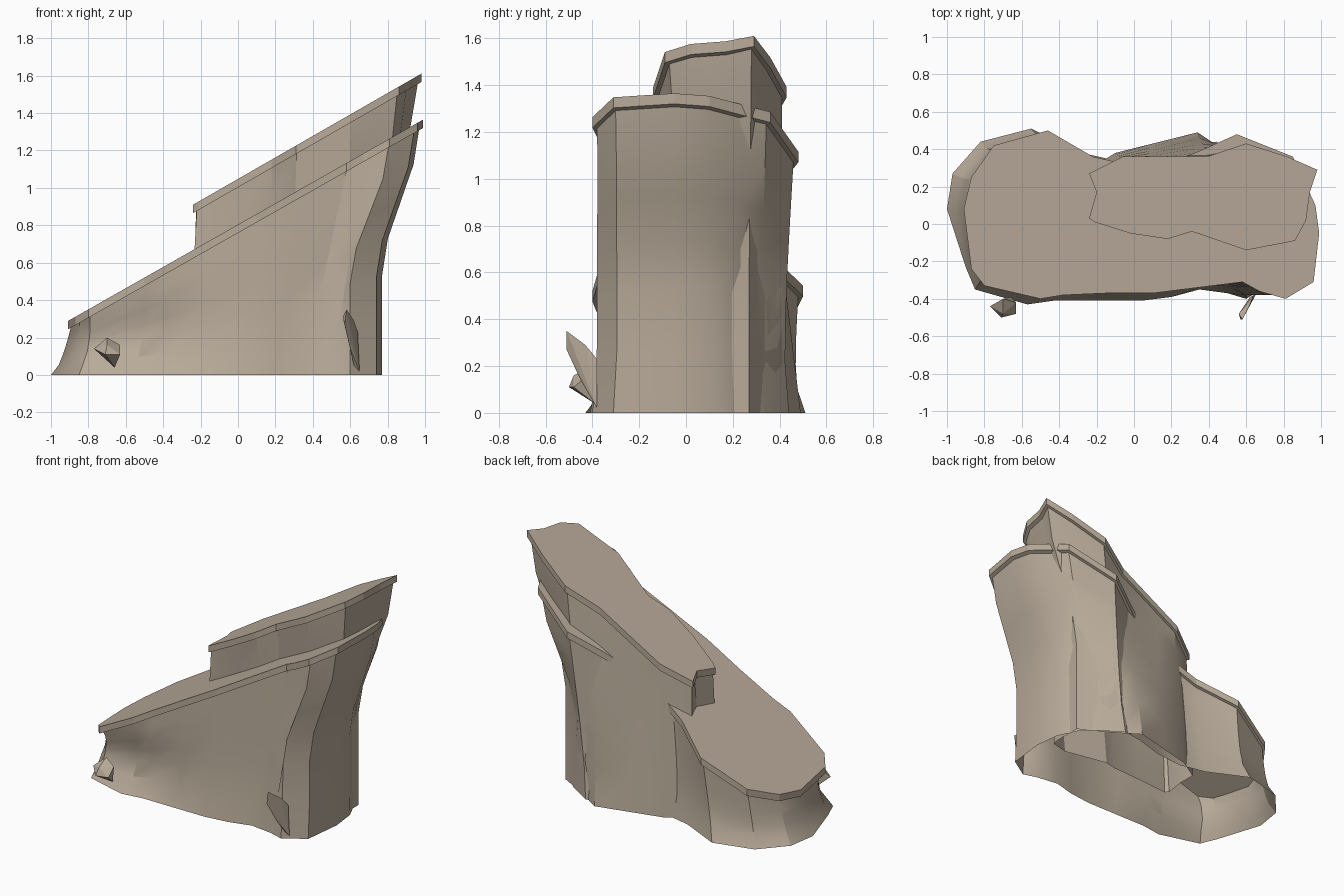
import bpy
import bmesh
import math
from mathutils import Vector

default_cube = bpy.data.objects.get("Cube")
if default_cube:
    bpy.data.objects.remove(default_cube, do_unlink=True)

# One weathered stone colour for everything
stone = bpy.data.materials.new("warm grey stone")
stone.use_nodes = True
stone_colour = (0.48, 0.405, 0.32, 1)
stone.diffuse_color = stone_colour
shader = stone.node_tree.nodes["Principled BSDF"]
shader.inputs["Base Color"].default_value = stone_colour
shader.inputs["Roughness"].default_value = 0.9

# Plan outlines in hundredths, counter-clockwise from the low end
lower_rim = [(-91, 8), (-87, -24), (-80, -33), (-50, -40), (-38, -38),
             (-15, -37), (10, -37), (34, -34), (58, -31), (67, -36),
             (81, -40), (96, -31), (99, -5), (97, 10), (90, 25), (85, 36),
             (55, 48), (35, 39), (20, 33), (0, 31), (-22, 36), (-46, 50),
             (-75, 42), (-87, 25)]
lower_foot = [(-100, 8), (-90, -23), (-85, -35), (-57, -43), (-42, -41),
              (-18, -41), (4, -41), (20, -39), (35, -35), (50, -37),
              (60, -40), (74, -31), (77, -5), (75, 12), (69, 25), (60, 34),
              (44, 44), (30, 42), (10, 36), (-10, 34), (-28, 38), (-55, 51),
              (-82, 44), (-97, 27)]
upper_rim = [(-24, 3), (-21, 1), (-2, -5), (18, -8), (31, -4), (60, -14),
             (86, -9), (92, 2), (94, 17), (98, 29), (82, 36), (60, 43),
             (39, 36), (10, 36), (-6, 36), (-24, 27), (-20, 17)]
upper_foot = [(-27, 3), (-25, 1), (0, 3), (20, 4), (28, 6), (58, 0),
              (70, 3), (71, 8), (71, 18), (71, 27), (58, 34), (46, 41),
              (34, 49), (10, 43), (-10, 38), (-25, 29), (-25, 17)]

# Hollows worn into the low end: centre, radius and depth
hollows = [(Vector((-0.47, -0.4, 0.19)), 0.2, 0.045),
           (Vector((-0.84, -0.3, 0.19)), 0.14, 0.04)]


def plan(points):
    return [Vector((x, y)) / 100 for x, y in points]


def inset(points, distance):
    """Move a closed outline inwards along its averaged edge normals."""
    result = []
    for i, point in enumerate(points):
        before, after = points[i - 1], points[(i + 1) % len(points)]
        along = (after - before).normalized()
        result.append(point + Vector((-along.y, along.x)) * distance)
    return result


def finish(name, bm, smooth_angle=None):
    mesh = bpy.data.meshes.new(name)
    bm.normal_update()
    bm.to_mesh(mesh)
    bm.free()
    mesh.materials.append(stone)
    obj = bpy.data.objects.new(name, mesh)
    bpy.context.collection.objects.link(obj)
    if smooth_angle:
        bpy.ops.object.select_all(action="DESELECT")
        obj.select_set(True)
        bpy.context.view_layer.objects.active = obj
        bpy.ops.object.shade_smooth_by_angle(angle=math.radians(smooth_angle))


def loft(name, rings, close_ends=False, smooth_angle=None):
    """Join equal rings from bottom to top with quads."""
    bm = bmesh.new()
    rows = [[bm.verts.new(point) for point in ring] for ring in rings]
    for low, high in zip(rows, rows[1:]):
        for i in range(len(low)):
            j = (i + 1) % len(low)
            bm.faces.new((low[i], low[j], high[j], high[i]))
    if close_ends:
        bm.faces.new(rows[0][::-1])
        bm.faces.new(rows[-1])
    finish(name, bm, smooth_angle)


def wall_blend(level, x):
    """How far the wall has moved from foot to rim at this level."""
    if x > 0.7:
        s = max(0, (level - 0.4) / 0.6)
        return s * s * (3 - 2 * s)
    return level if x > -0.4 else level ** 0.6


def wear(point):
    """Push a wall point inwards where a hollow reaches it."""
    for centre, radius, depth in hollows:
        reach = 1 - (point - centre).length / radius
        if reach > 0:
            point = point + Vector((0.3, 1, 0)) * depth * min(1, 2 * reach)
    return point


def cliff(name, rim, foot, start, slope, pinch):
    """Open-bottomed wall with a low waist, under a sloping cap."""
    rim, foot = plan(rim), plan(foot)
    wall_top = inset(rim, 0.02)
    rings = []
    for level in (0, 0.2, 0.4, 0.55, 0.7, 0.85, 1):
        waist = 1 - pinch * math.sin(math.pi * level ** 0.6)
        ring = []
        for top, base in zip(wall_top, foot):
            point = base.lerp(top, wall_blend(level, top.x))
            z = level * (start + slope * top.x - 0.03)
            ring.append(wear(Vector((point.x, point.y * waist, z))))
        rings.append(ring)
    loft(name + "_wall", rings, smooth_angle=24)
    cap = [[(p.x, p.y, start + slope * p.x - drop) for p in rim]
           for drop in (0.045, 0)]
    loft(name + "_cap", cap, close_ends=True)


cliff("lower_cliff", lower_rim, lower_foot, 0.804, 0.567, pinch=0.05)
cliff("upper_cliff", upper_rim, upper_foot, 1.048, 0.574, pinch=0)


# Loose rock shards against the front
def shard(name, points):
    bm = bmesh.new()
    for point in points:
        bm.verts.new(Vector(point) / 100)
    bmesh.ops.convex_hull(bm, input=bm.verts)
    finish(name, bm)


shard("low_end_shard", [(-77, -44, 14), (-70, -40, 20), (-63, -42, 16),
                        (-63, -48, 11), (-71, -50, 11), (-70, -48, 16),
                        (-66, -39, 4)])
shard("high_end_shard", [(56, -48, 31), (58, -51, 35), (57, -51, 27),
                         (62, -43, 29), (64, -38, 23), (65, -38, 2),
                         (62, -39, 5), (60, -45, 14)])
